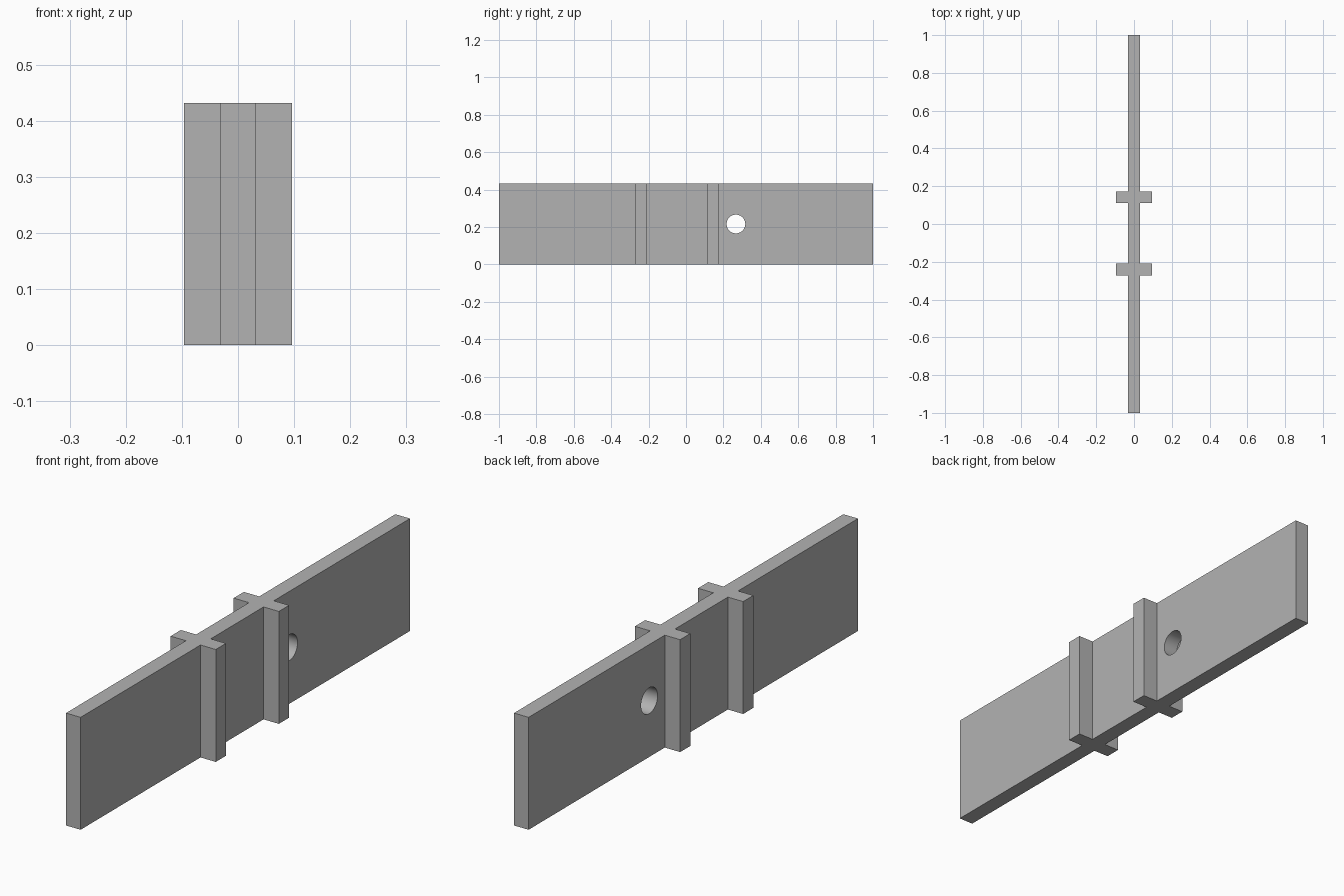
import bpy
import bmesh
import math

cube = bpy.data.objects.get("Cube")
if cube:
    bpy.data.objects.remove(cube, do_unlink=True)

HEIGHT = 0.432
PLATE = 0.031          # half thickness of the plate and of each rib
RIB_REACH = 0.096      # half width across a rib
RIBS = (-0.241, 0.142)  # rib centres along y
HOLE_Y, HOLE_RADIUS = 0.267, 0.05

grey = bpy.data.materials.new("plain grey")
grey.use_nodes = True
colour = (0.45, 0.45, 0.45, 1)
grey.diffuse_color = colour
grey.node_tree.nodes["Principled BSDF"].inputs["Base Color"].default_value = colour


def add_object(name, bm):
    bmesh.ops.recalc_face_normals(bm, faces=bm.faces)
    mesh = bpy.data.meshes.new(name)
    bm.to_mesh(mesh)
    bm.free()
    mesh.materials.append(grey)
    obj = bpy.data.objects.new(name, mesh)
    bpy.context.collection.objects.link(obj)
    return obj


# Plate with two cross ribs: one plan outline, extruded upward
side = [(PLATE, -1)]
for y in RIBS:
    side += [(PLATE, y - PLATE), (RIB_REACH, y - PLATE),
             (RIB_REACH, y + PLATE), (PLATE, y + PLATE)]
side.append((PLATE, 1))
outline = side + [(-x, y) for x, y in reversed(side)]

bm = bmesh.new()
base = bm.faces.new([bm.verts.new((x, y, 0)) for x, y in outline])
top = bmesh.ops.extrude_face_region(bm, geom=[base], use_keep_orig=True)
bmesh.ops.translate(bm, vec=(0, 0, HEIGHT),
                    verts=[v for v in top["geom"] if isinstance(v, bmesh.types.BMVert)])
plate = add_object("ribbed_plate", bm)

# Round hole through the plate, beside the rear rib
bm = bmesh.new()
bmesh.ops.create_cone(bm, cap_ends=True, segments=48, radius1=HOLE_RADIUS,
                      radius2=HOLE_RADIUS, depth=0.3)
cutter = add_object("hole_cutter", bm)
cutter.rotation_euler.y = math.pi / 2
cutter.location = (0, HOLE_Y, HEIGHT / 2)
cutter.hide_render = True

hole = plate.modifiers.new("hole", "BOOLEAN")
hole.operation = "DIFFERENCE"
hole.solver = "EXACT"
hole.object = cutter

# Apply the cut, drop the cutter and smooth only the bore
bpy.ops.object.select_all(action="DESELECT")
plate.select_set(True)
bpy.context.view_layer.objects.active = plate
bpy.ops.object.modifier_apply(modifier=hole.name)
bpy.data.objects.remove(cutter, do_unlink=True)
bpy.ops.object.shade_smooth_by_angle(angle=math.radians(30))
